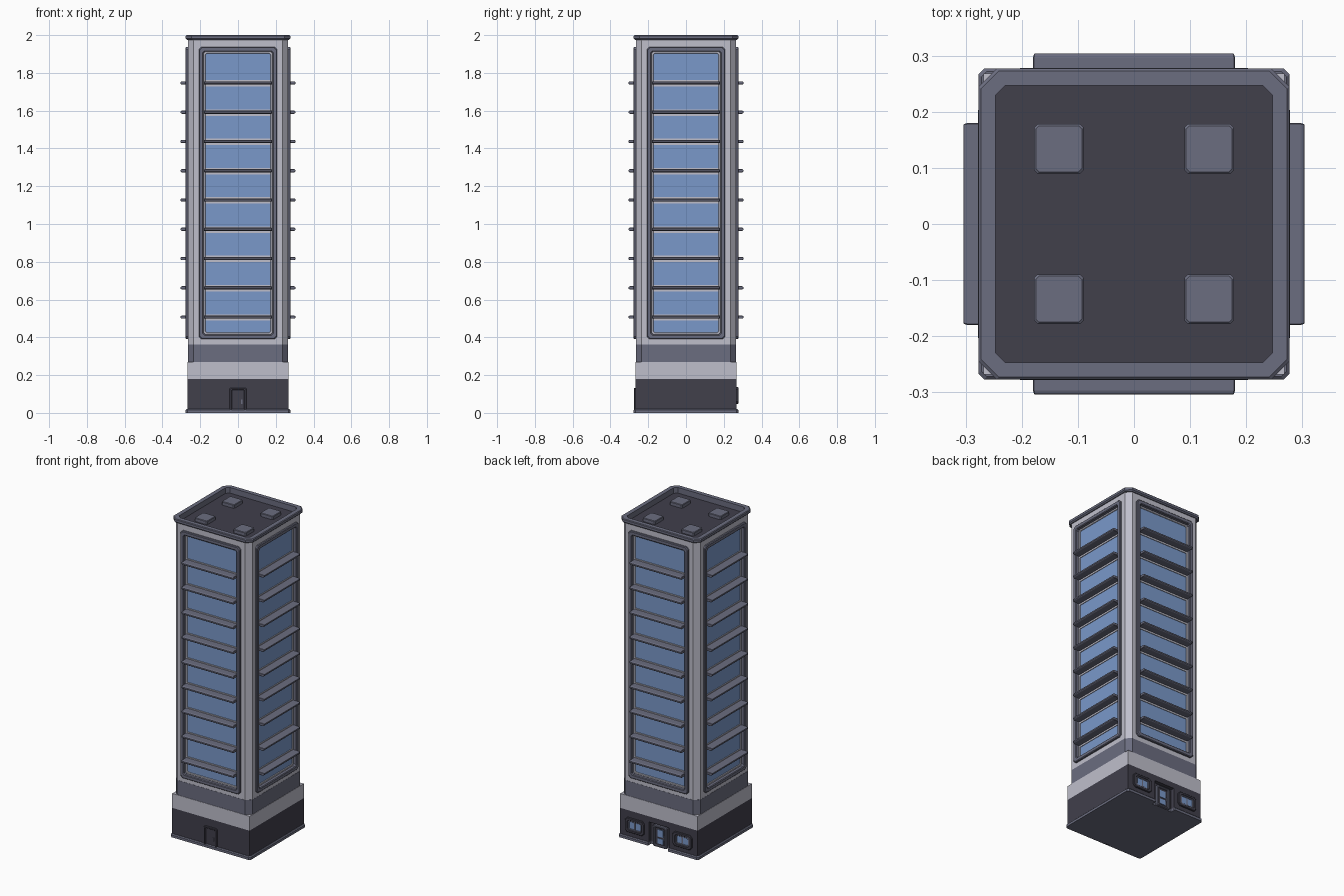
import bpy, bmesh, math
from mathutils import Matrix, Vector

if "Cube" in bpy.data.objects:
    bpy.data.objects.remove(bpy.data.objects["Cube"])


def material(name, rgb):
    m = bpy.data.materials.new(name)
    m.diffuse_color = (*rgb, 1)
    m.use_nodes = True
    m.node_tree.nodes["Principled BSDF"].inputs["Base Color"].default_value = m.diffuse_color
    return m


DARK = material("dark slate", (0.052, 0.050, 0.071))
GREY = material("mid grey", (0.147, 0.153, 0.214))
LIGHT = material("pale grey", (0.52, 0.52, 0.60))
GLASS = material("blue glass", (0.195, 0.315, 0.59))


def loft(name, rings, mat, hollow=False, matrix=None):
    """Stack of chamfered rectangles (half_u, half_v, chamfer, depth)."""
    bm = bmesh.new()
    loops = []
    for a, b, c, d in rings:
        if c:
            pts = [(a, -b + c), (a, b - c), (a - c, b), (c - a, b),
                   (-a, b - c), (-a, c - b), (c - a, -b), (a - c, -b)]
        else:
            pts = [(a, -b), (a, b), (-a, b), (-a, -b)]
        loops.append([bm.verts.new((u, v, d)) for u, v in pts])
    n = len(loops[0])
    pairs = list(zip(loops, loops[1:]))
    if hollow:
        pairs.append((loops[-1], loops[0]))
    else:
        bm.faces.new(loops[0])
        bm.faces.new(loops[-1])
    for p, q in pairs:
        for i in range(n):
            j = (i + 1) % n
            bm.faces.new((p[i], p[j], q[j], q[i]))
    if matrix:
        bm.transform(matrix)
    bmesh.ops.recalc_face_normals(bm, faces=bm.faces)
    me = bpy.data.meshes.new(name)
    bm.to_mesh(me)
    bm.free()
    me.materials.append(mat)
    ob = bpy.data.objects.new(name, me)
    bpy.context.collection.objects.link(ob)
    return ob


def side(k, u=0, v=0):
    """Facade frame: u across, v up, depth outward; k = 0 front, 1 right, 2 back, 3 left."""
    flat = Matrix(((1, 0, 0, 0), (0, 0, -1, 0), (0, 1, 0, 0), (0, 0, 0, 1)))
    return Matrix.Rotation(k * math.pi / 2, 4, 'Z') @ flat @ Matrix.Translation((u, v, 0))


def plate(name, k, u, v, hu, hv, d0, d1, mat, c=0):
    return loft(name, [(hu, hv, c, d0), (hu, hv, c, d1)], mat, matrix=side(k, u, v))


def frame(name, k, u, v, ho, hi, d0, d1, d2, mat, c, e):
    """Hollow frame with softened edges."""
    (a, b), (p, q) = ho, hi
    return loft(name, [(a, b, c, d0), (a, b, c, d2 - e), (a - e, b - e, c, d2),
                       (p + e, q + e, c * .7, d2), (p, q, c * .6, d2 - e), (p, q, c * .6, d1)],
                mat, hollow=True, matrix=side(k, u, v))


def cut(ob, cutter):
    cutter.hide_render = True
    mod = ob.modifiers.new("cut", 'BOOLEAN')
    mod.operation, mod.solver, mod.object = 'DIFFERENCE', 'EXACT', cutter
    bpy.context.view_layer.objects.active = ob
    bpy.ops.object.modifier_apply(modifier="cut")
    bpy.data.objects.remove(cutter)


# base storey: plinth, dark walls, pale band
plinth = loft("plinth", [(.277, .277, .01, 0), (.277, .277, .01, .015), (.272, .272, .01, .02)], GREY)
walls = loft("base_walls", [(.268, .268, 0, .001), (.268, .268, 0, .18)], DARK)
loft("pale_band", [(.268, .268, 0, .18), (.268, .268, 0, .27)], LIGHT)
loft("grey_band", [(.266, .266, .03, .27), (.266, .266, .03, .362)], GREY)

# entrance alcove at the back
for ob in (plinth, walls):
    cut(ob, plate("alcove_cutter", 2, 0, .06, .07, .085, .245, .3, DARK))

# tower shaft with facade pockets and a sunken roof
shaft = loft("tower_shaft", [(.265, .265, .03, .362), (.265, .265, .03, 1.982)], LIGHT)
MID, HH = 1.164, .75
for k in range(4):
    cut(shaft, plate("pocket_cutter", k, 0, MID, .184, HH, .25, .3, LIGHT))
cut(shaft, loft("roof_cutter", [(.25, .25, .018, 1.958), (.25, .25, .018, 2.1)], LIGHT))

# roof: parapet, deck, service boxes
loft("parapet", [(.270, .270, .03, 1.975), (.277, .277, .032, 1.982), (.277, .277, .032, 1.996),
                 (.273, .273, .032, 2.0), (.247, .247, .018, 2.0), (.247, .247, .018, 1.958),
                 (.252, .252, .018, 1.958), (.252, .252, .018, 1.975)], GREY, hollow=True)
loft("roof_deck", [(.25, .25, .018, 1.955), (.25, .25, .018, 1.965)], DARK)
for sx in (-1, 1):
    for sy in (-1, 1):
        loft("roof_box", [(.044, .044, .006, 1.96), (.044, .044, .006, 1.984), (.041, .041, .006, 1.987)],
             GREY, matrix=Matrix.Translation((sx * .134, sy * .134, 0)))

# four glazed facades with horizontal fins
for k in range(4):
    frame("facade_frame", k, 0, MID, (.207, .774), (.183, .749), .255, .25, .278, GREY, .014, .004)
    frame("window_border", k, 0, MID, (.184, .75), (.172, .738), .25, .25, .258, LIGHT, .01, .002)
    plate("facade_glass", k, 0, MID, .18, .746, .249, .253, GLASS)
    for i in range(9):
        z = .507 + i * .155
        plate("transom", k, 0, z - .002, .178, .017, .25, .257, LIGHT)
        loft("fin", [(.18, .0085, .002, .25), (.18, .0085, .002, .297),
                     (.179, .007, .002, .301), (.177, .004, .002, .304)], GREY, matrix=side(k, 0, z))

# front service door
frame("front_door_frame", 0, 0, .066, (.045, .066), (.031, .054), .26, .26, .276, DARK, .005, .003)
plate("front_door", 0, 0, .063, .034, .06, .262, .270, DARK)
plate("front_door_handle", 0, .02, .06, .003, .012, .268, .274, GREY)

# back entrance and twin windows
frame("entrance_frame", 2, 0, .066, (.048, .066), (.034, .054), .243, .243, .262, GREY, .005, .003)
plate("entrance_door", 2, 0, .06, .036, .06, .243, .252, DARK)
plate("entrance_glass", 2, 0, .085, .02, .022, .25, .255, GLASS)
plate("entrance_lower_glass", 2, 0, .036, .02, .016, .25, .255, GLASS)
plate("entrance_handle", 2, .027, .06, .003, .012, .25, .258, GREY)
for s in (-1, 1):
    u = s * .165
    frame("window_surround", 2, u, .092, (.066, .045), (.046, .029), .262, .262, .277, DARK, .014, .003)
    frame("window_frame", 2, u, .092, (.048, .031), (.039, .022), .262, .262, .274, GREY, .008, .002)
    plate("window_glass", 2, u, .092, .042, .025, .262, .27, GLASS)
    plate("window_mullion", 2, u, .092, .004, .025, .262, .273, GREY)
